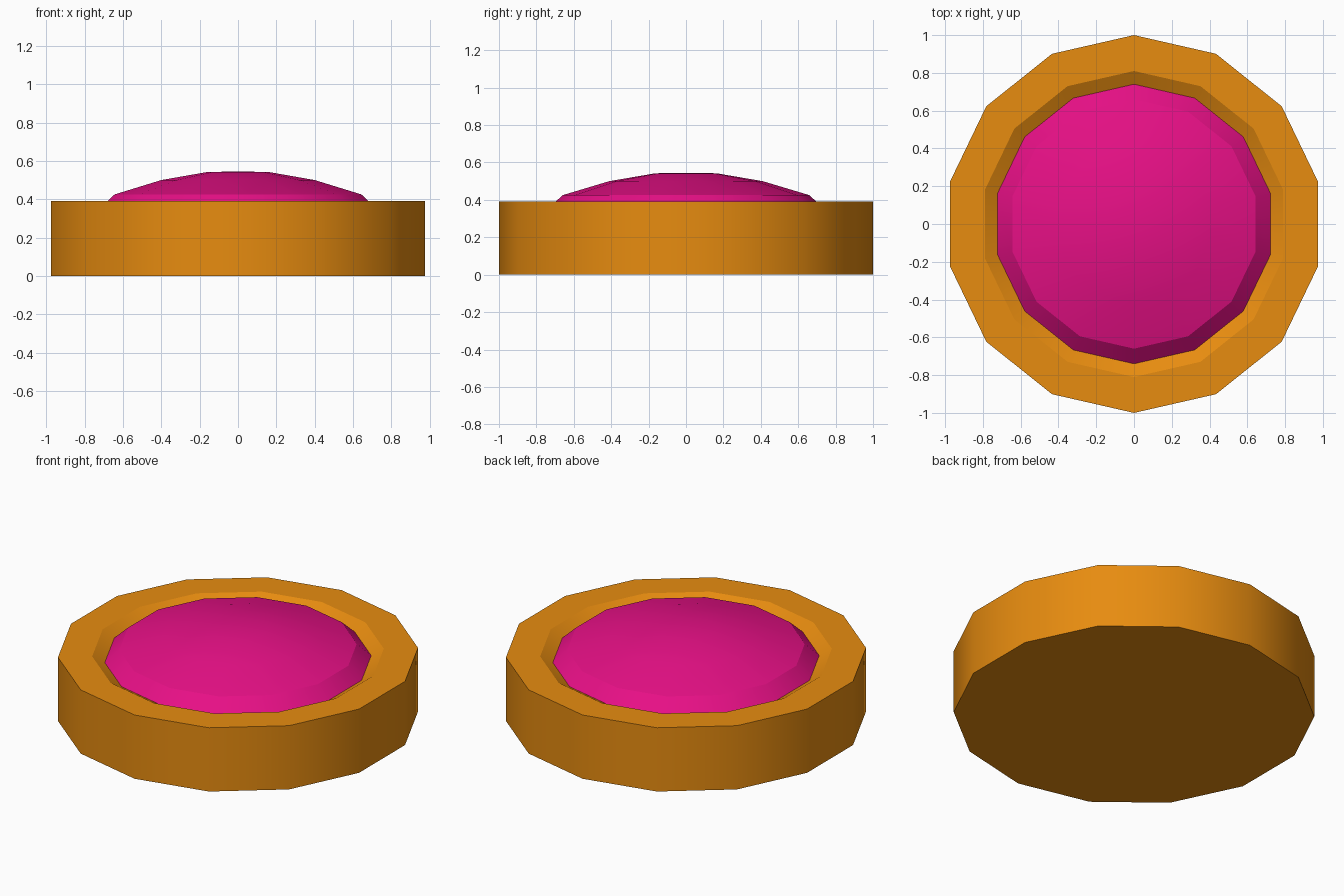
import bpy, bmesh, math

cube = bpy.data.objects.get("Cube")
if cube:
    bpy.data.objects.remove(cube, do_unlink=True)

SIDES = 14


def material(name, color):
    m = bpy.data.materials.new(name)
    m.use_nodes = True
    m.diffuse_color = color
    m.node_tree.nodes["Principled BSDF"].inputs["Base Color"].default_value = color
    return m


def lathe(name, profile, mat, sharp_rings):
    """Turn a (radius, height) profile; a zero radius closes it with a point."""
    bm = bmesh.new()
    rings = []
    for r, z in profile:
        if r == 0:
            rings.append([bm.verts.new((0, 0, z))] * SIDES)
            continue
        angles = [math.pi / 2 + math.tau * i / SIDES for i in range(SIDES)]
        rings.append([bm.verts.new((r * math.cos(a), r * math.sin(a), z)) for a in angles])
    for low, high in zip(rings, rings[1:]):
        for i in range(SIDES):
            j = (i + 1) % SIDES
            corners = dict.fromkeys((low[i], low[j], high[j], high[i]))
            bm.faces.new(list(corners))
    for f in bm.faces:
        f.smooth = True
    # Keep the chosen rings crisp, the rest smooth
    for k in sharp_rings:
        for i in range(SIDES):
            bm.edges.get((rings[k][i], rings[k][(i + 1) % SIDES])).smooth = False
    mesh = bpy.data.meshes.new(name)
    bm.to_mesh(mesh)
    bm.free()
    mesh.materials.append(mat)
    obj = bpy.data.objects.new(name, mesh)
    bpy.context.collection.objects.link(obj)
    return obj


orange = material("orange", (0.80, 0.262, 0.005, 1))
pink = material("pink", (0.80, 0.005, 0.238, 1))

# Round body with a flat rim and a sloped recess
lathe("body", [(0, 0), (1, 0), (1, 0.39), (0.81, 0.39), (0.74, 0.35), (0, 0.35)],
      orange, [1, 2, 3, 4])

# Domed button with a bevelled edge
lathe("button_dome", [(0.74, 0.35), (0.66, 0.425), (0.41, 0.5), (0.165, 0.542), (0, 0.545)],
      pink, [1])
